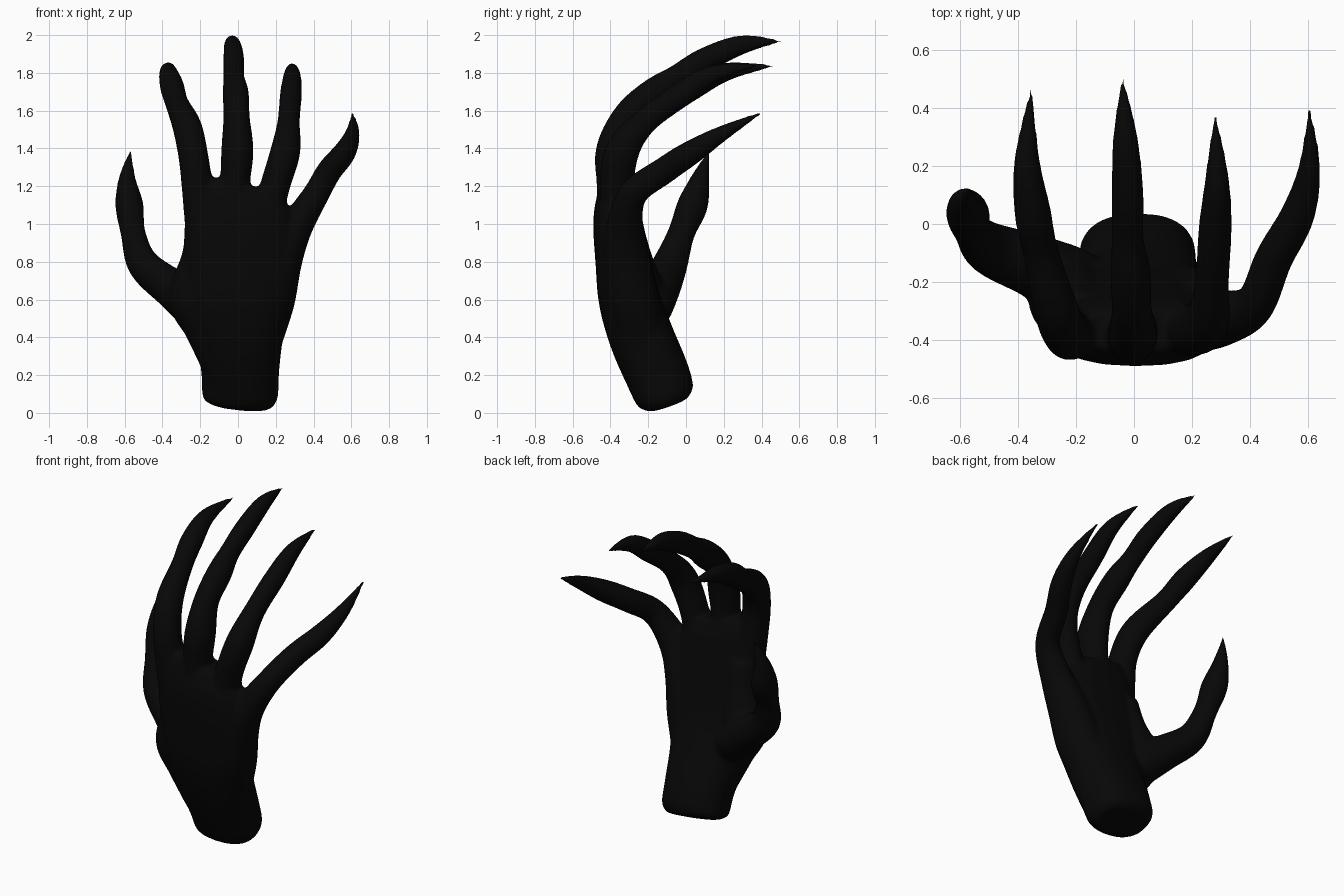
import bpy
import bmesh
import math
from mathutils import Vector

default_cube = bpy.data.objects.get("Cube")
if default_cube:
    bpy.data.objects.remove(default_cube, do_unlink=True)

SIDES = 20
STEPS = 5

# Matte black skin
skin = bpy.data.materials.new("black skin")
skin.use_nodes = True
skin_color = (0.0022, 0.0022, 0.0022, 1)
skin.diffuse_color = skin_color
skin.node_tree.nodes["Principled BSDF"].inputs["Base Color"].default_value = skin_color


def smooth_path(rows):
    """Catmull-Rom interpolation of rows holding position and radii."""
    points = [Vector(row) for row in rows]
    padded = [points[0]] + points + [points[-1]]
    path = []
    for before, start, end, after in zip(padded, padded[1:], padded[2:], padded[3:]):
        for step in range(STEPS):
            t = step / STEPS
            bend = (before * 2 - start * 5 + end * 4 - after) * t * t
            twist = (start * 3 - before - end * 3 + after) * t ** 3
            path.append((start * 2 + (end - before) * t + bend + twist) / 2)
    path.append(points[-1])
    return path


def loft(bm, rows, squareness=2.0):
    """Sweep a rounded section along a path; each row is x, y, z, width, depth."""
    path = smooth_path(rows)
    centers = [Vector(row[:3]) for row in path]
    rings = []
    for i, row in enumerate(path):
        tangent = (centers[min(i + 1, len(path) - 1)] - centers[max(i - 1, 0)]).normalized()
        side = Vector((1, 0, 0))
        side = (side - tangent * side.dot(tangent)).normalized()
        depth = tangent.cross(side)
        ring = []
        for k in range(SIDES):
            angle = math.tau * k / SIDES
            c, s = math.cos(angle), math.sin(angle)
            u = math.copysign(abs(c) ** (2 / squareness), c) * max(row[3], 0.003)
            v = math.copysign(abs(s) ** (2 / squareness), s) * max(row[4], 0.003)
            ring.append(bm.verts.new(centers[i] + side * u + depth * v))
        rings.append(ring)
    for low, high in zip(rings, rings[1:]):
        for k in range(SIDES):
            n = (k + 1) % SIDES
            bm.faces.new((low[k], low[n], high[n], high[k]))
    bm.faces.new(list(reversed(rings[0])))
    bm.faces.new(rings[-1])


def digit(bm, rows, depth_ratio=1.1):
    """Round tapering finger; each row is x, y, z, radius."""
    loft(bm, [(*row, row[3] * depth_ratio) for row in rows])


bm = bmesh.new()

# Wrist and palm
loft(bm, [
    (.008, -.095, .045, .16, .105),
    (.011, -.109, .085, .2, .155),
    (.012, -.15, .2, .205, .17),
    (.008, -.235, .4, .232, .172),
    (.005, -.3, .6, .275, .163),
    (.01, -.332, .8, .295, .148),
    (.003, -.36, 1, .288, .132),
    (-.005, -.365, 1.13, .25, .112),
    (.01, -.368, 1.215, .19, .08),
], squareness=2.4)

# Muscle at the base of the thumb
digit(bm, [
    (-.1, -.22, .27, .1),
    (-.175, -.25, .45, .11),
    (-.235, -.255, .61, .132),
    (-.195, -.295, .82, .105),
    (-.185, -.33, 1, .09),
])

# Thumb
digit(bm, [
    (-.1, -.25, .46, .09),
    (-.22, -.205, .56, .12),
    (-.345, -.145, .655, .104),
    (-.5, -.085, .785, .086),
    (-.555, -.025, .95, .066),
    (-.575, .035, 1.1, .075),
    (-.587, .075, 1.24, .046),
    (-.568, .125, 1.395, .005),
])

# Index finger
digit(bm, [
    (-.18, -.35, .9, .095),
    (-.21, -.375, 1.15, .085),
    (-.235, -.375, 1.35, .08),
    (-.268, -.3, 1.51, .078),
    (-.322, -.1, 1.635, .062),
    (-.35, .04, 1.73, .064),
    (-.37, .22, 1.808, .045),
    (-.355, .475, 1.838, .005),
])

# Middle finger
digit(bm, [
    (-.01, -.36, .95, .09),
    (-.015, -.378, 1.2, .08),
    (-.003, -.375, 1.39, .086),
    (-.008, -.305, 1.57, .07),
    (-.012, -.17, 1.69, .07),
    (-.022, -.05, 1.775, .056),
    (-.022, .1, 1.868, .056),
    (-.03, .3, 1.95, .043),
    (-.04, .51, 1.968, .005),
], depth_ratio=1.2)

# Ring finger
digit(bm, [
    (.13, -.34, .9, .09),
    (.185, -.365, 1.16, .08),
    (.25, -.34, 1.38, .08),
    (.268, -.22, 1.54, .06),
    (.28, -.02, 1.69, .058),
    (.287, .15, 1.796, .043),
    (.28, .39, 1.843, .005),
], depth_ratio=1.15)

# Heel of the hand and little finger
digit(bm, [
    (.09, -.2, .25, .1),
    (.135, -.245, .43, .115),
    (.175, -.285, .6, .128),
    (.225, -.315, .8, .115),
    (.305, -.325, .98, .09),
    (.415, -.28, 1.16, .07),
    (.483, -.12, 1.28, .066),
    (.565, .03, 1.38, .06),
    (.607, .2, 1.484, .038),
    (.605, .42, 1.6, .005),
])

bmesh.ops.recalc_face_normals(bm, faces=bm.faces)
mesh = bpy.data.meshes.new("clawed_hand")
bm.to_mesh(mesh)
bm.free()
mesh.materials.append(skin)
hand = bpy.data.objects.new("clawed_hand", mesh)
bpy.context.collection.objects.link(hand)

# Fuse palm and fingers into one continuous skin
fuse = hand.modifiers.new("fuse", "REMESH")
fuse.mode = "VOXEL"
fuse.voxel_size = 0.012
fuse.use_smooth_shade = True
soften = hand.modifiers.new("soften", "SMOOTH")
soften.factor = 0.5
soften.iterations = 12
